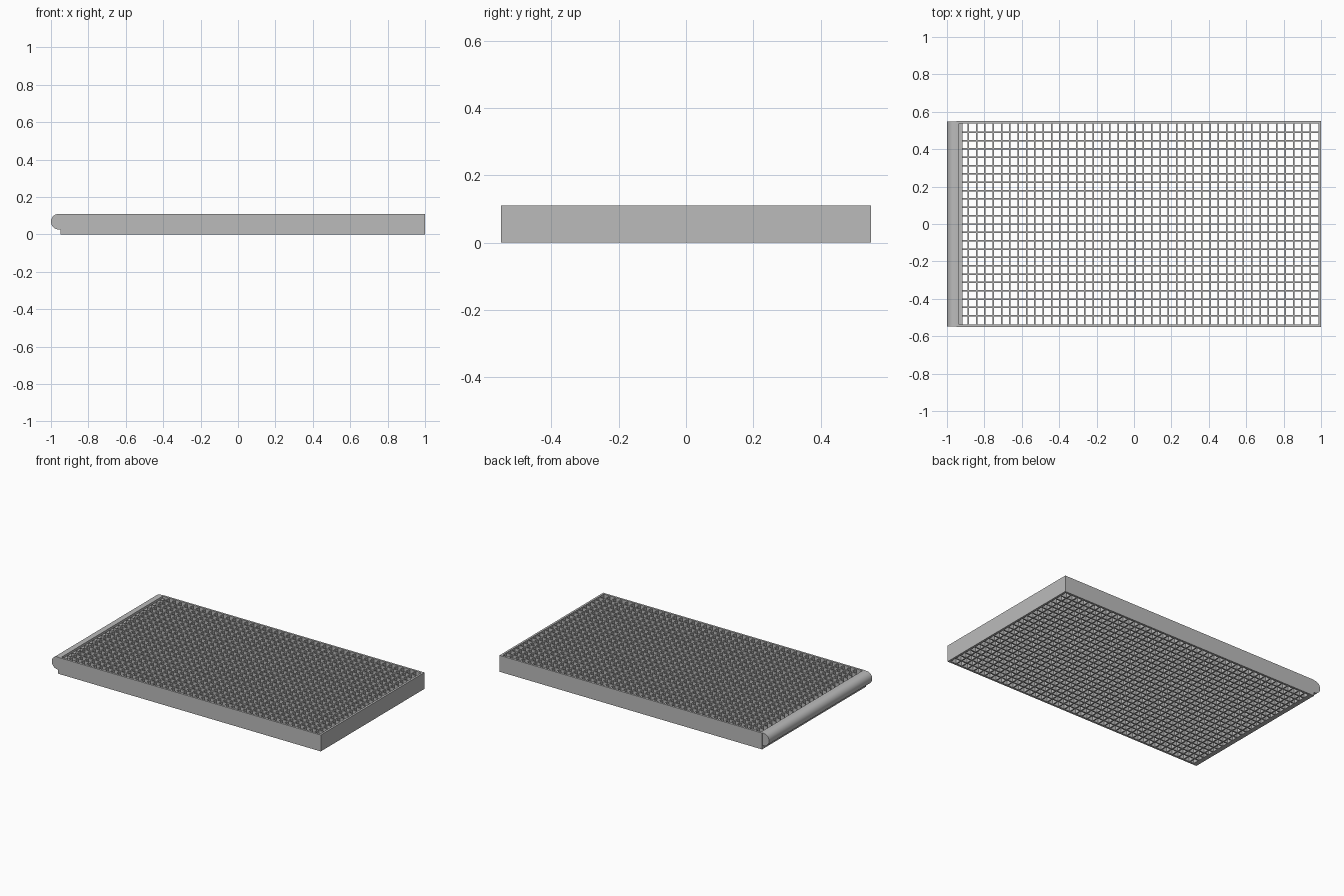
import bpy, bmesh, math
from mathutils import Matrix

cube = bpy.data.objects.get("Cube")
if cube:
    bpy.data.objects.remove(cube)

steel = bpy.data.materials.new("galvanised_grey")
steel.use_nodes = True
GREY = (0.5, 0.5, 0.5, 1)
steel.diffuse_color = GREY
steel.node_tree.nodes["Principled BSDF"].inputs["Base Color"].default_value = GREY

HALF_Y = 0.55
HEIGHT = 0.11
PITCH = 0.0446
BAR = 0.008
RIM = 0.014
LEFT, RIGHT = -0.95, 1.0


def add_box(bm, x0, x1, y0, y1, z0, z1):
    centre = Matrix.Translation(((x0 + x1) / 2, (y0 + y1) / 2, (z0 + z1) / 2))
    size = Matrix.Diagonal((x1 - x0, y1 - y0, z1 - z0, 1))
    bmesh.ops.create_cube(bm, size=1, matrix=centre @ size)


def make_object(name, bm):
    bmesh.ops.recalc_face_normals(bm, faces=bm.faces)
    mesh = bpy.data.meshes.new(name)
    bm.to_mesh(mesh)
    bm.free()
    mesh.materials.append(steel)
    obj = bpy.data.objects.new(name, mesh)
    bpy.context.collection.objects.link(obj)
    return obj


def box_object(name, *bounds):
    bm = bmesh.new()
    add_box(bm, *bounds)
    return make_object(name, bm)


# Outer frame
for name, side in (("front", -1), ("back", 1)):
    y0, y1 = sorted((side * HALF_Y, side * (HALF_Y - RIM)))
    box_object(name + "_side_plate", LEFT, RIGHT, y0, y1, 0, HEIGHT)
box_object("end_plate", RIGHT - RIM, RIGHT, -HALF_Y + RIM, HALF_Y - RIM, 0, HEIGHT)
box_object("nosing_back_plate", LEFT, -0.935, -HALF_Y + RIM, HALF_Y - RIM, 0, HEIGHT)
box_object("nosing_inner_bar", -0.935, -0.918, -HALF_Y + RIM, HALF_Y - RIM, 0, 0.095)

# Grating bars, slightly below the rim
inner_y = HALF_Y - RIM
bar_top = HEIGHT - 0.003
bm = bmesh.new()
for i in range(-11, 12):
    y = i * PITCH
    add_box(bm, -0.92, RIGHT - RIM, y - BAR / 2, y + BAR / 2, 0, bar_top)
make_object("long_bars", bm)

bm = bmesh.new()
for i in range(42):
    x = 0.942 - i * PITCH
    add_box(bm, x - BAR / 2, x + BAR / 2, -inner_y, inner_y, 0, bar_top)
make_object("cross_bars", bm)

# Rounded nosing: half-round profile extruded along y
radius = 0.042
centre_x, centre_z = -1 + radius, HEIGHT - radius
outline = [(LEFT, HEIGHT)]
for i in range(17):
    a = math.pi / 2 + math.pi * i / 16
    outline.append((centre_x + radius * math.cos(a), centre_z + radius * math.sin(a)))
outline.append((LEFT, HEIGHT - 2 * radius))

bm = bmesh.new()
half = HALF_Y - 0.003
face = bm.faces.new([bm.verts.new((x, -half, z)) for x, z in outline])
ext = bmesh.ops.extrude_face_region(bm, geom=[face])
verts = [v for v in ext["geom"] if isinstance(v, bmesh.types.BMVert)]
bmesh.ops.translate(bm, verts=verts, vec=(0, 2 * half, 0))
nosing = make_object("rounded_nosing", bm)
bpy.ops.object.select_all(action="DESELECT")
nosing.select_set(True)
bpy.context.view_layer.objects.active = nosing
bpy.ops.object.shade_smooth_by_angle(angle=math.radians(35))
